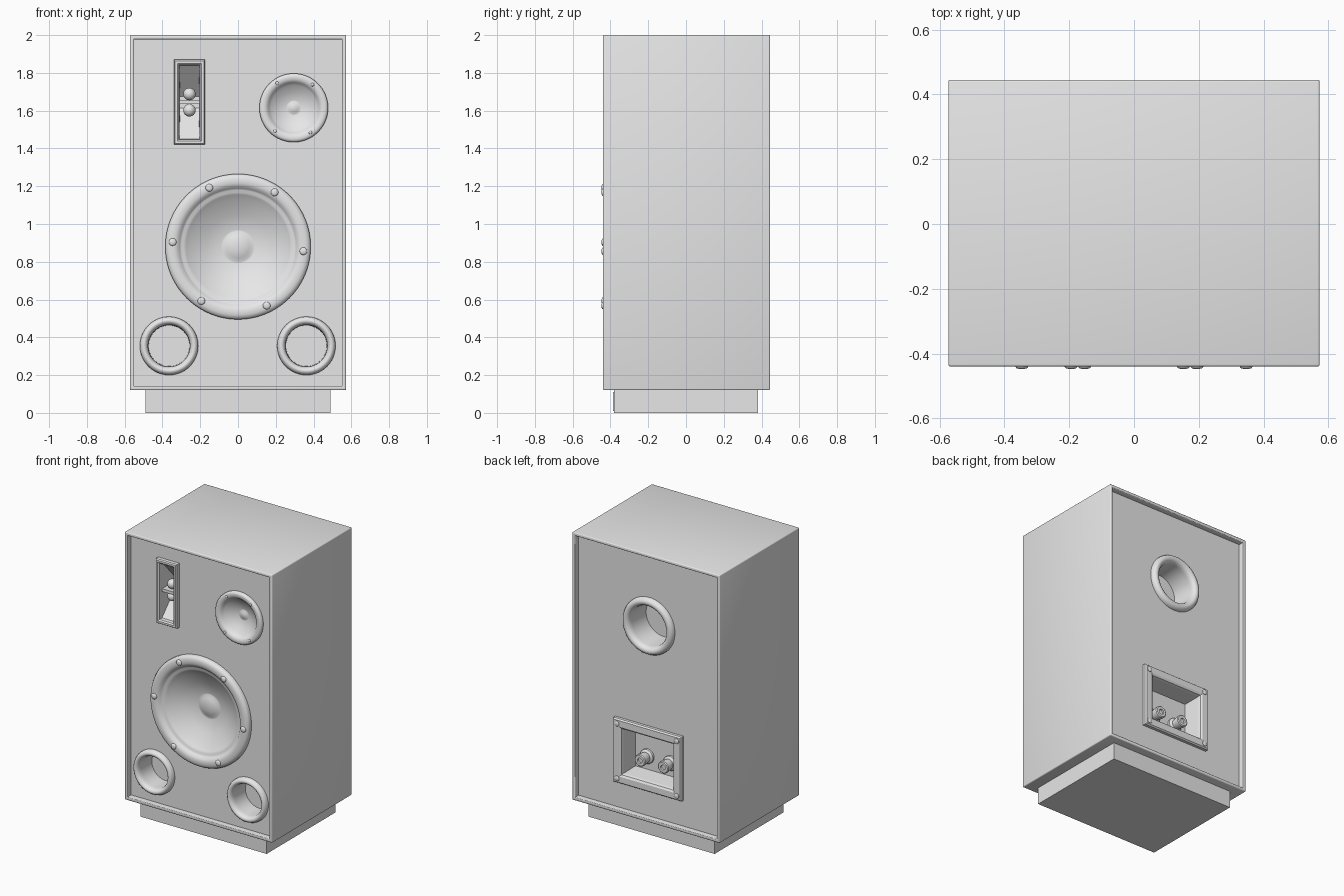
import bpy, bmesh
from math import sin, cos, pi, radians, sqrt

if "Cube" in bpy.data.objects:
    bpy.data.objects.remove(bpy.data.objects["Cube"], do_unlink=True)

grey = bpy.data.materials.new("light_grey")
grey.use_nodes = True
grey.diffuse_color = (0.8, 0.8, 0.8, 1)
grey.node_tree.nodes["Principled BSDF"].inputs["Base Color"].default_value = (0.8, 0.8, 0.8, 1)

FRONT, BACK = -0.40, 0.405   # y of the two recessed panels


def add_object(name, bm, smooth=True):
    mesh = bpy.data.meshes.new(name)
    bm.to_mesh(mesh)
    bm.free()
    mesh.materials.append(grey)
    obj = bpy.data.objects.new(name, mesh)
    bpy.context.collection.objects.link(obj)
    if smooth:
        activate(obj)
        bpy.ops.object.shade_smooth_by_angle(angle=radians(40))
    return obj


def activate(obj):
    bpy.ops.object.select_all(action='DESELECT')
    obj.select_set(True)
    bpy.context.view_layer.objects.active = obj


def loft(name, rings, x, y, z, sides=64, back=False, smooth=True):
    """Skin rings of (half width, half height, height out of the panel)."""
    bm = bmesh.new()
    phase, grow = (pi / 4, sqrt(2)) if sides == 4 else (0, 1)
    loops = []
    for a, b, h in rings:
        angles = [phase + 2 * pi * i / sides for i in range(sides)]
        loops.append([bm.verts.new((grow * a * cos(t), grow * b * sin(t), h)) for t in angles])
    for p, q in zip(loops, loops[1:]):
        for i in range(sides):
            j = (i + 1) % sides
            bm.faces.new((p[i], p[j], q[j], q[i]))
    bmesh.ops.remove_doubles(bm, verts=bm.verts, dist=1e-5)
    obj = add_object(name, bm, smooth)
    obj.location = (x, y, z)
    obj.rotation_euler = (pi / 2, 0, pi if back else 0)
    return obj


def lathe(name, profile, x, y, z, sides=64, back=False):
    return loft(name, [(r, r, h) for r, h in profile], x, y, z, sides, back)


def box(name, size, centre):
    bm = bmesh.new()
    bmesh.ops.create_cube(bm, size=1)
    bmesh.ops.scale(bm, vec=size, verts=bm.verts)
    bmesh.ops.translate(bm, vec=centre, verts=bm.verts)
    return add_object(name, bm, False)


def screw(name, x, y, z, r, out, back=False):
    dome = [(r, -0.01), (r, out * 0.5), (r * 0.8, out * 0.85), (r * 0.4, out), (0, out)]
    return lathe(name, dome, x, y, z, 16, back)


# Cabinet: box with both ends recessed inside a rounded rim
bm = bmesh.new()
bmesh.ops.create_cube(bm, size=1)
bmesh.ops.scale(bm, vec=(1.146, 0.885, 1.88), verts=bm.verts)
bmesh.ops.translate(bm, vec=(0, 0.0025, 1.06), verts=bm.verts)
ends = [f for f in bm.faces if abs(f.normal.y) > 0.9]
for face in ends:
    side = 1 if face.normal.y > 0 else -1
    bmesh.ops.inset_individual(bm, faces=[face], thickness=0.033)
    recessed = bmesh.ops.extrude_discrete_faces(bm, faces=[face])["faces"][0]
    bmesh.ops.translate(bm, vec=(0, -0.04 * side, 0), verts=recessed.verts)
rim = [e for e in bm.edges if all(abs(v.co.y - 0.0025) > 0.44 for v in e.verts)
       and (abs(e.verts[0].co.x - e.verts[1].co.x) < 1e-4 or abs(e.verts[0].co.z - e.verts[1].co.z) < 1e-4)]
bmesh.ops.bevel(bm, geom=rim, offset=0.007, segments=3, profile=0.5, affect='EDGES')
cabinet = add_object("cabinet", bm)


def cut(a, b, depth, x, y, z, sides=48, back=False):
    rings = [(0, 0, -depth), (a, b, -depth), (a, b, 0.1), (0, 0, 0.1)]
    cutter = loft("cutter", rings, x, y, z, sides, back, False)
    cutter.hide_render = True
    bpy.context.view_layer.update()
    activate(cabinet)
    mod = cabinet.modifiers.new("opening", 'BOOLEAN')
    mod.operation, mod.solver, mod.object = 'DIFFERENCE', 'EXACT', cutter
    bpy.ops.object.modifier_apply(modifier=mod.name)
    bpy.data.objects.remove(cutter, do_unlink=True)


# Plinth
box("plinth", (0.98, 0.764, 0.12), (0, 0, 0.06))
box("plinth_plate", (0.228, 0.02, 0.1), (0, -0.377, 0.06))

# Woofer
cut(0.34, 0.34, 0.16, 0, FRONT, 0.88)
lathe("woofer", [(0.385, -0.005), (0.385, 0.018), (0.378, 0.03), (0.362, 0.037), (0.335, 0.037),
                 (0.318, 0.03), (0.308, 0.018), (0.3, 0.012), (0.288, 0.012), (0.275, 0.003),
                 (0.25, -0.015), (0.17, -0.055), (0.09, -0.085), (0.08, -0.085),
                 (0.06, -0.075), (0.03, -0.068), (0, -0.066)], 0, FRONT, 0.88, 96)
for i in range(6):
    t = radians(-4 + 60 * i)
    screw(f"woofer_screw_{i + 1}", 0.347 * cos(t), -0.433, 0.88 + 0.347 * sin(t), 0.02, 0.014)

# Midrange driver
MX, MZ = 0.295, 1.615
cut(0.16, 0.16, 0.1, MX, FRONT, MZ)
lathe("midrange", [(0.182, -0.005), (0.182, 0.012), (0.177, 0.02), (0.167, 0.024), (0.15, 0.022),
                   (0.138, 0.015), (0.132, 0.006), (0.12, -0.005), (0.085, -0.025), (0.04, -0.045),
                   (0.034, -0.045), (0.02, -0.037), (0, -0.034)], MX, FRONT, MZ)
for i, a in enumerate((51, 124, 231, 304)):
    t = radians(a)
    screw(f"midrange_screw_{i + 1}", MX + 0.158 * cos(t), FRONT - 0.02, MZ + 0.158 * sin(t), 0.009, 0.009)

# Horn tweeter with wedge mouth, crossbar and two balls
HX, HZ = -0.257, 1.645
cut(0.07, 0.21, 0.2, HX, FRONT, HZ, 4)
loft("horn", [(0.083, 0.225, -0.005), (0.083, 0.225, 0.026), (0.077, 0.219, 0.034), (0.064, 0.206, 0.034),
              (0.055, 0.197, 0.026), (0.053, 0.195, 0), (0.05, 0.03, -0.15), (0, 0, -0.15)],
     HX, FRONT, HZ, 4, smooth=False)
box("horn_bar", (0.106, 0.08, 0.02), (HX, -0.36, HZ))
for side, label in ((1, "upper"), (-1, "lower")):
    bm = bmesh.new()
    bmesh.ops.create_uvsphere(bm, u_segments=24, v_segments=12, radius=0.033)
    ball = add_object(f"horn_ball_{label}", bm)
    ball.location = (HX, -0.36, HZ + side * 0.043)


# Bass ports
def port(name, scale, depth, x, y, z, back=False):
    lip = [(0.155, -0.005), (0.154, 0.012), (0.148, 0.026), (0.138, 0.034), (0.128, 0.034),
           (0.118, 0.026), (0.112, 0.012), (0.11, -0.005)]
    rings = [(r * scale, h) for r, h in lip]
    cut(0.13 * scale, 0.13 * scale, depth + 0.02, x, y, z, 48, back)
    lathe(name, rings + [(0.108 * scale, -depth), (0, -depth)], x, y, z, 64, back)


port("front_port_left", 1, 0.12, 0.362, FRONT, 0.355)
port("front_port_right", 1, 0.12, -0.365, FRONT, 0.355)
port("rear_port", 1.28, 0.16, 0, BACK, 1.48, True)

# Rear terminal box
TZ = 0.55
cut(0.22, 0.18, 0.14, 0, BACK, TZ, 4, True)
loft("terminal_box", [(0.265, 0.225, -0.005), (0.265, 0.225, 0.02), (0.257, 0.217, 0.03), (0.215, 0.175, 0.03),
                      (0.202, 0.162, 0.022), (0.197, 0.157, 0.005), (0.185, 0.145, -0.11), (0, 0, -0.11)],
     0, BACK, TZ, 4, True, False)
for side, label in ((1, "left"), (-1, "right")):
    lathe(f"binding_post_{label}", [(0.05, -0.01), (0.05, 0.015), (0.045, 0.02), (0.034, 0.025), (0.042, 0.07),
                                    (0.042, 0.085), (0.036, 0.09), (0.018, 0.09), (0.016, 0.08), (0, 0.08)],
          side * 0.09, BACK - 0.11, 0.5, 24, True)
    for up, level in ((1, "upper"), (-1, "lower")):
        screw(f"terminal_screw_{level}_{label}", side * 0.232, BACK + 0.028, TZ + up * 0.192, 0.018, 0.01, True)

activate(cabinet)
bpy.ops.object.shade_smooth_by_angle(angle=radians(40))
